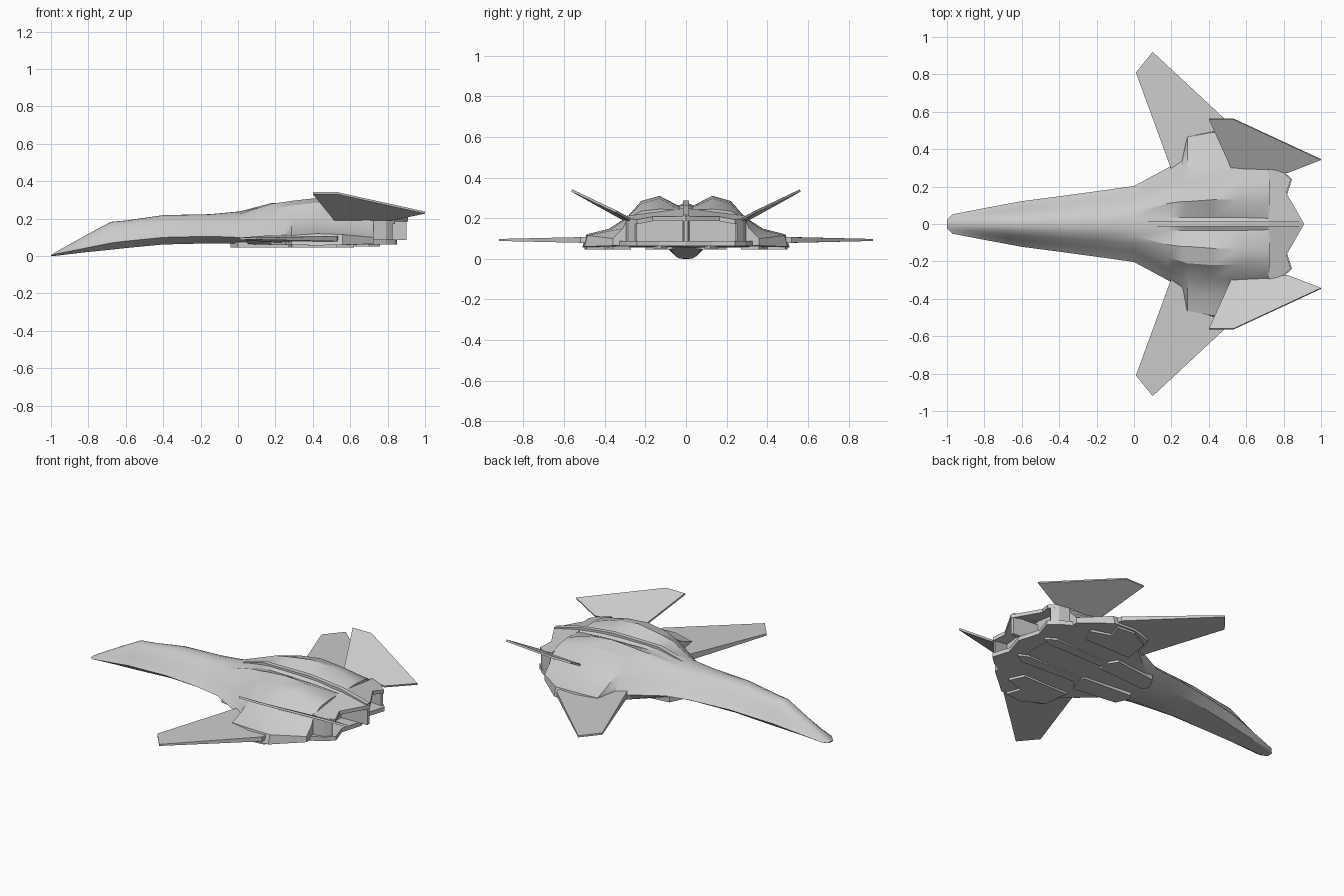
import bpy, bmesh, math

if "Cube" in bpy.data.objects:
    bpy.data.objects.remove(bpy.data.objects["Cube"])


def make(name, verts, faces, mirror=False, smooth=None):
    me = bpy.data.meshes.new(name)
    me.from_pydata(verts, [], faces)
    bm = bmesh.new()
    bm.from_mesh(me)
    bmesh.ops.remove_doubles(bm, verts=bm.verts, dist=1e-5)
    bmesh.ops.recalc_face_normals(bm, faces=bm.faces)
    bm.to_mesh(me)
    bm.free()
    ob = bpy.data.objects.new(name, me)
    bpy.context.collection.objects.link(ob)
    if smooth:
        bpy.ops.object.select_all(action='DESELECT')
        ob.select_set(True)
        bpy.context.view_layer.objects.active = ob
        bpy.ops.object.shade_smooth_by_angle(angle=math.radians(smooth))
    if mirror:
        m = ob.modifiers.new("mirror", 'MIRROR')
        m.use_axis = (False, True, False)
    return ob


def slab(name, upper, lower, mirror=True):
    """Closed plate between two matching outlines."""
    n = len(upper)
    faces = [tuple(range(n)), tuple(range(2 * n - 1, n - 1, -1))]
    faces += [(i, (i + 1) % n, n + (i + 1) % n, n + i) for i in range(n)]
    return make(name, upper + lower, faces, mirror)


def plate(name, outline, z0, z1):
    return slab(name, [(x, y, z1) for x, y in outline], [(x, y, z0) for x, y in outline])


def front_section(w, zt, zc, zb):
    prof = [(0, 0), (.14, .01), (.32, .1), (.52, .32), (.72, .62), (.88, .86), (1, 1)]
    return [(w * a, zt + (zc - zt) * b) for a, b in prof] + [(w * .62, zb), (0, zb)]


# Fuselage: chined forward stations (x, half width, top, chine, bottom)
stations = []
for x, *d in [(-1, .022, .006, .003, 0), (-.97, .052, .024, .012, .002),
              (-.82, .081, .108, .042, .02), (-.68, .107, .183, .07, .034),
              (-.6, .122, .19, .08, .043), (-.4, .148, .219, .1, .062),
              (-.15, .182, .224, .106, .068), (0, .203, .238, .1, .066)]:
    stations.append((x, front_section(*d)))

# Rear stations with twin engine humps, half outline from top centre to bottom centre
stations += [
    (.18, [(0, .275), (.035, .262), (.11, .28), (.18, .25), (.235, .18), (.27, .13), (.3, .095), (.28, .06), (0, .06)]),
    (.255, [(0, .28), (.035, .262), (.12, .29), (.2, .265), (.26, .19), (.31, .145), (.345, .1), (.34, .06), (0, .058)]),
    (.285, [(0, .28), (.035, .262), (.12, .295), (.21, .27), (.27, .195), (.37, .145), (.465, .11), (.465, .06), (0, .058)]),
    (.42, [(0, .28), (.035, .26), (.13, .31), (.22, .285), (.29, .205), (.38, .148), (.49, .12), (.51, .057), (0, .057)]),
    (.56, [(0, .275), (.035, .255), (.13, .298), (.22, .272), (.295, .2), (.37, .145), (.485, .115), (.5, .06), (0, .057)]),
    (.725, [(0, .25), (.03, .24), (.13, .245), (.22, .235), (.29, .2), (.31, .15), (.36, .1), (.36, .065), (0, .06)]),
]
verts, faces = [], []
for x, half in stations:
    ring = half + [(-y, z) for y, z in half[-2:0:-1]]
    n = len(ring)
    verts += [(x, y, z) for y, z in ring]
for s in range(len(stations) - 1):
    for i in range(n):
        j = (i + 1) % n
        faces.append((s * n + i, s * n + j, (s + 1) * n + j, (s + 1) * n + i))
faces += [tuple(range(n)), tuple(range(len(verts) - n, len(verts)))]
make("fuselage", verts, faces, smooth=28)

# Spine ridge along the back
spine = [(0, .236), (.18, .284), (.5, .286), (.72, .262), (.9, .216),
         (.9, .2), (.72, .22), (.5, .24), (.18, .24), (0, .2)]
slab("spine", [(x, .014, z) for x, z in spine], [(x, -.014, z) for x, z in spine], False)

# Forward-swept main wings, thinning to the tip
wing = [(.2, .29, .02), (.01, .81, .006), (.1, .92, .005), (.53, .52, .014), (.56, .29, .02)]
slab("wings", [(x, y, .093 + t) for x, y, t in wing], [(x, y, .093 - t) for x, y, t in wing])

# Canted tail fins
fin = [(.4, .56, .342), (.53, .56, .342), (1, .342, .238), (.82, .272, .2), (.72, .29, .2), (.52, .295, .195)]
slab("tail_fins", fin, [(x, y + .005, z - .011) for x, y, z in fin])

# Exhaust: sloping notched deck, notched floor, side walls and centre divider
deck = [(.72, 0), (.72, .295), (.79, .28), (.84, .24), (.815, .165), (.91, 0)]
deck_z = lambda x, y: .25 - .22 * (x - .72) - .13 * y
slab("exhaust_deck", [(x, y, deck_z(x, y)) for x, y in deck],
     [(x, y, deck_z(x, y) - .022) for x, y in deck])
plate("exhaust_floor", [(.7, 0), (.7, .34), (.79, .29), (.845, .24), (.81, .13), (.85, 0)], .062, .088)
wall = [(.7, .255), (.7, .3), (.79, .28), (.825, .25), (.82, .24)]
plate("exhaust_walls", wall, .07, .192)
plate("exhaust_divider", [(.7, 0), (.7, .022), (.9, .01), (.9, 0)], .085, .2)

# Raised bay doors on the belly
plate("inner_bay_doors", [(-.04, .085), (.0, .165), (.28, .2), (.31, .15), (.31, .07), (-.02, .05)], .045, .075)
plate("outer_bay_doors", [(.27, .27), (.29, .43), (.42, .5), (.53, .49), (.5, .4), (.62, .36), (.58, .27)], .046, .07)
plate("keel_strips", [(.31, .09), (.31, .14), (.7, .16), (.76, .12), (.7, .09)], .05, .07)
